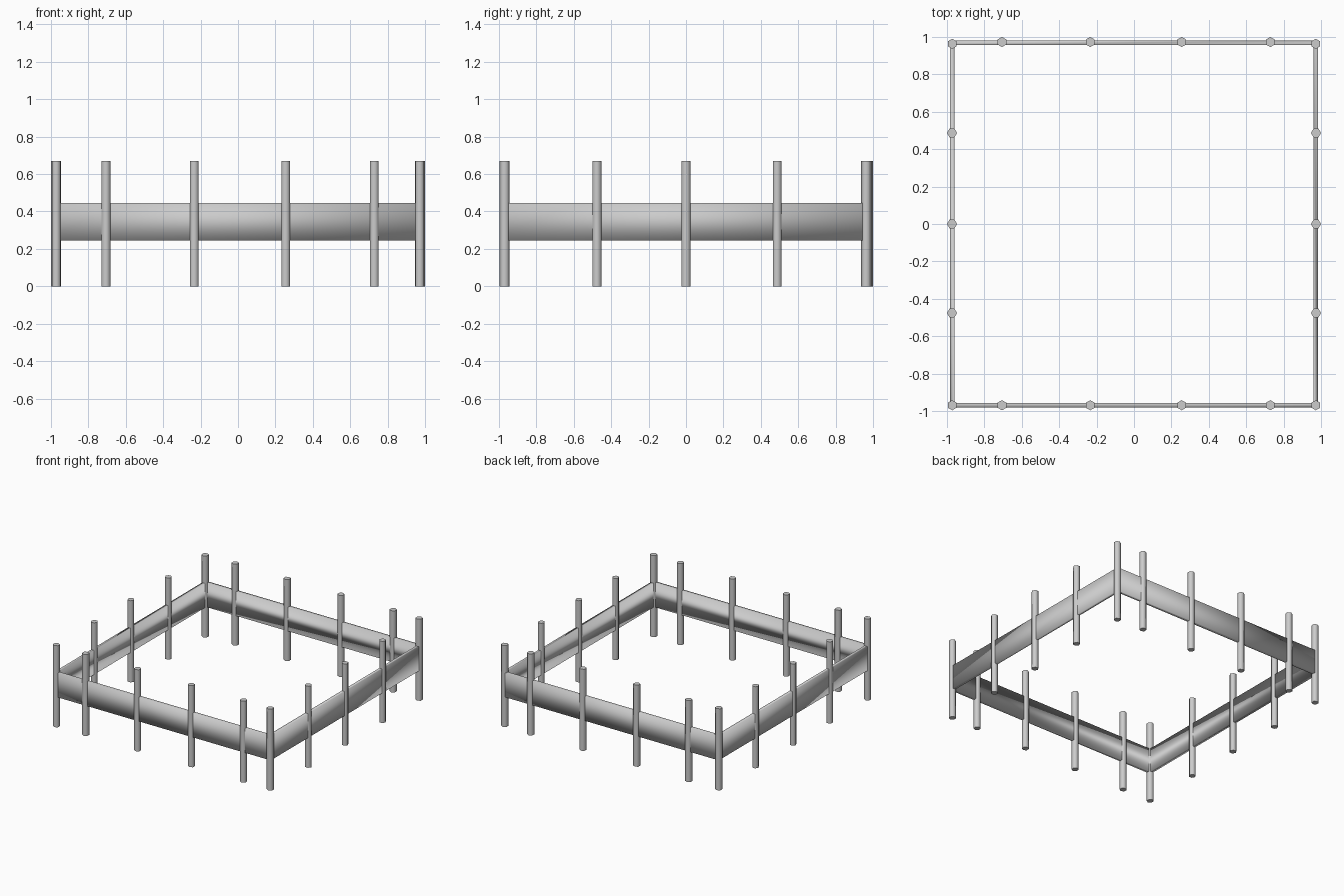
import bpy, bmesh
from math import radians

if "Cube" in bpy.data.objects:
    bpy.data.objects.remove(bpy.data.objects["Cube"])

POST_R, POST_H = 0.027, 0.67
RAIL_Z0, RAIL_Z1, RAIL_T = 0.245, 0.445, 0.025


def finish(bm, name):
    bmesh.ops.recalc_face_normals(bm, faces=bm.faces)
    mesh = bpy.data.meshes.new(name)
    bm.to_mesh(mesh)
    bm.free()
    obj = bpy.data.objects.new(name, mesh)
    bpy.context.collection.objects.link(obj)
    return obj


def post(name, x, y, turn):
    # six-sided post, smooth sides with crisp flat caps
    bpy.ops.mesh.primitive_cylinder_add(vertices=6, radius=POST_R, depth=POST_H,
                                        location=(x, y, POST_H / 2),
                                        rotation=(0, 0, radians(turn)))
    obj = bpy.context.object
    obj.name = name
    bpy.ops.object.shade_smooth_by_angle(angle=radians(65))


# Corner posts
for sx in (-1, 1):
    for y in (-0.969, 0.963):
        post("corner_post", sx * 0.972, y, 0)

# Posts along the front and back rails
for x in (-0.706, -0.234, 0.255, 0.729):
    post("front_post", x, -0.969, 0)
    post("back_post", x, 0.973, 0)

# Posts along the two side rails
for y in (-0.476, 0.0, 0.487):
    post("left_post", -0.973, y, 90)
    post("right_post", 0.973, y, 90)

# Continuous rectangular rail, softly shaded all round
bm = bmesh.new()
h = RAIL_T / 2
rings = []
for sx, sy in ((-1, -1), (1, -1), (1, 1), (-1, 1)):
    section = [(h, RAIL_Z0), (h, RAIL_Z1), (-h, RAIL_Z1), (-h, RAIL_Z0)]
    rings.append([bm.verts.new((sx * (0.972 + d), sy * (0.969 + d), z)) for d, z in section])
for i in range(4):
    a, b = rings[i], rings[(i + 1) % 4]
    for j in range(4):
        k = (j + 1) % 4
        bm.faces.new((a[j], b[j], b[k], a[k])).smooth = True
finish(bm, "rail")
